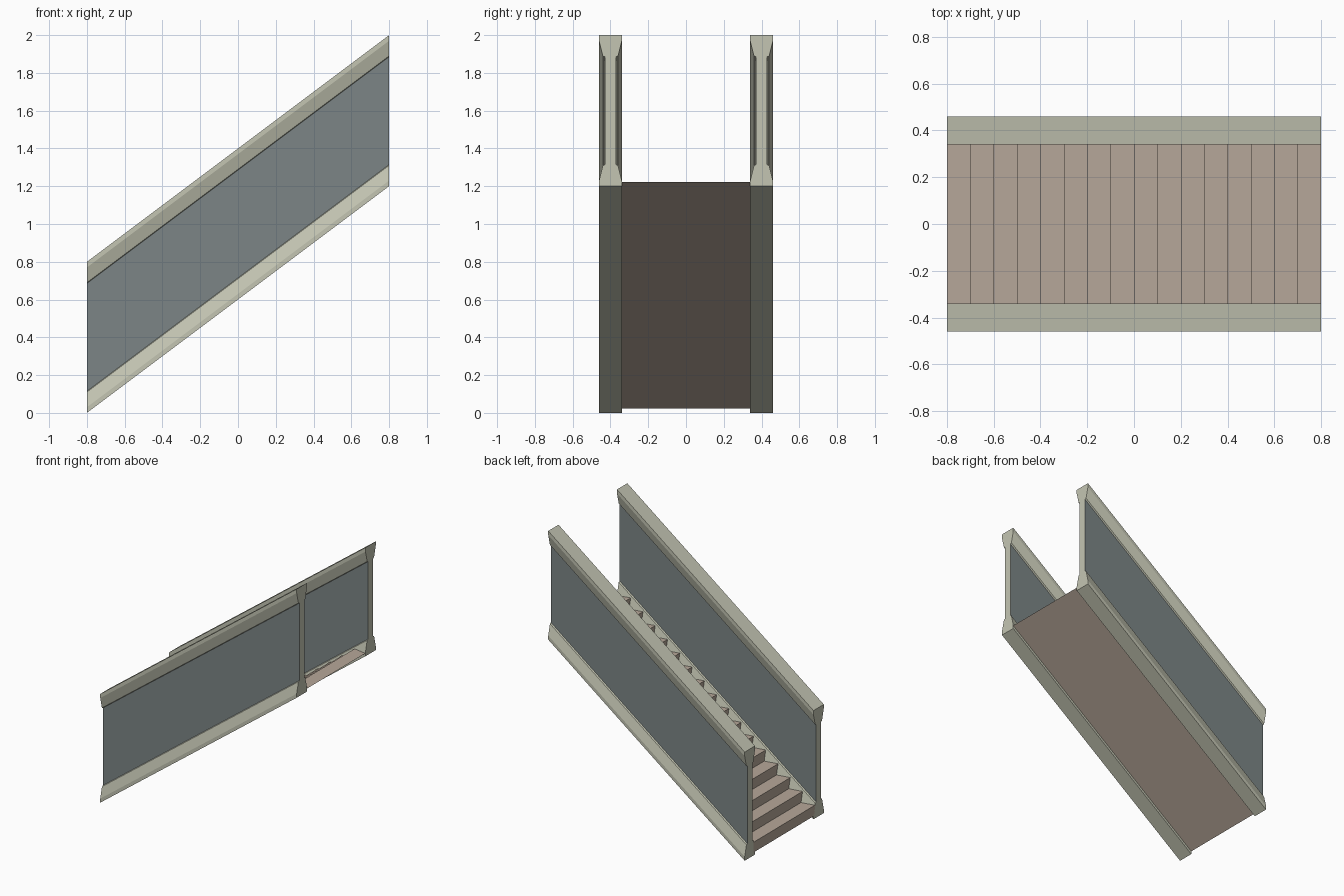
import bpy, bmesh

if "Cube" in bpy.data.objects:
    bpy.data.objects.remove(bpy.data.objects["Cube"])

X0, X1, SLOPE, HEIGHT = -0.8, 0.8, 0.75, 0.8
STEPS = 16


def material(name, rgb):
    m = bpy.data.materials.new(name)
    m.diffuse_color = (*rgb, 1)
    m.use_nodes = True
    m.node_tree.nodes["Principled BSDF"].inputs["Base Color"].default_value = m.diffuse_color
    return m


rail_mat = material("rail_beige", (0.55, 0.56, 0.45))
panel_mat = material("panel_slate", (0.20, 0.235, 0.24))
step_mat = material("step_brown", (0.47, 0.39, 0.32))


def prism(name, start, end, mats):
    """Join two matching outlines with side faces and caps."""
    bm = bmesh.new()
    a = [bm.verts.new(p) for p in start]
    b = [bm.verts.new(p) for p in end]
    n = len(a)
    sides = [bm.faces.new((a[i], a[(i + 1) % n], b[(i + 1) % n], b[i])) for i in range(n)]
    bm.faces.new(a[::-1])
    bm.faces.new(b)
    if len(mats) > 1:  # tall web faces become the dark panels
        for f in sides:
            zs = [v.co.z - SLOPE * (v.co.x - X0) for v in f.verts]
            if max(zs) - min(zs) > 0.4:
                f.material_index = 1
    bmesh.ops.recalc_face_normals(bm, faces=bm.faces)
    me = bpy.data.meshes.new(name)
    bm.to_mesh(me)
    bm.free()
    for m in mats:
        me.materials.append(m)
    ob = bpy.data.objects.new(name, me)
    bpy.context.collection.objects.link(ob)
    return ob


# Balustrades: dog-bone section sheared up the slope
half = [(0.06, 0), (0.06, 0.03), (0.04, 0.11), (0.029, 0.115)]
right = half + [(w, HEIGHT - z) for w, z in reversed(half)]
section = right + [(-w, z) for w, z in reversed(right)]
for side, y in (("front", -0.4), ("back", 0.4)):
    ends = [[(x, y + w, z + SLOPE * (x - X0)) for w, z in section] for x in (X0, X1)]
    prism(side + "_balustrade", *ends, [rail_mat, panel_mat])

# Stair flight: each step is a wedge above one sloping underside
BASE, RUN = 0.022, (X1 - X0) / STEPS
RISE = RUN * SLOPE
bm = bmesh.new()
Y = 0.36
row = lambda x, z: [bm.verts.new((x, y, z)) for y in (-Y, Y)]
low = row(X0, BASE)
for i in range(STEPS):
    x, z = X0 + i * RUN, BASE + (i + 1) * RISE
    nose, back = row(x, z), row(x + RUN, z)
    for p, q in ((low, nose), (nose, back), (back, low)):
        bm.faces.new((p[0], p[1], q[1], q[0]))
    for s in (0, 1):
        bm.faces.new((low[s], nose[s], back[s]))
    low = row(x + RUN, z)
bmesh.ops.recalc_face_normals(bm, faces=bm.faces)
me = bpy.data.meshes.new("stair_steps")
bm.to_mesh(me)
bm.free()
me.materials.append(step_mat)
bpy.context.collection.objects.link(bpy.data.objects.new("stair_steps", me))
